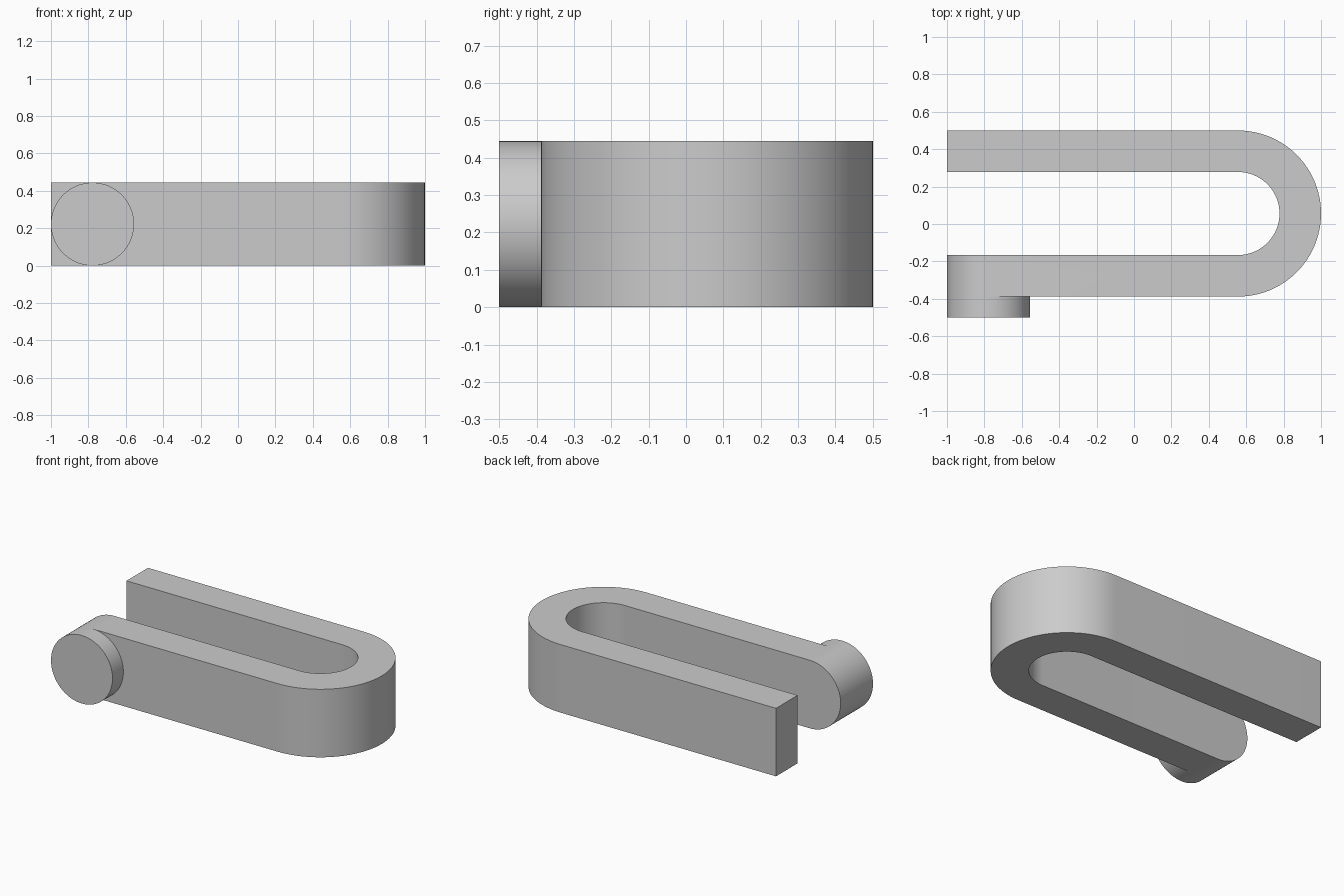
import bpy, bmesh
from math import sin, cos, pi, radians

cube = bpy.data.objects.get("Cube")
if cube:
    bpy.data.objects.remove(cube, do_unlink=True)

W = 0.222            # bar thickness, also the pin radius
H = 2 * W            # height
R = 2 * W            # outer radius of the bend
CX, CY = 0.556, 0.056  # bend centre
PIN_X = -1 + W
SEG = 48

grey = bpy.data.materials.new("light_grey")
grey.use_nodes = True
colour = (0.6, 0.6, 0.6, 1)
grey.diffuse_color = colour
grey.node_tree.nodes["Principled BSDF"].inputs["Base Color"].default_value = colour


def extrude(name, points, vector):
    """Solid made by sweeping a closed flat outline along a vector."""
    bm = bmesh.new()
    face = bm.faces.new([bm.verts.new(p) for p in points])
    swept = bmesh.ops.extrude_face_region(bm, geom=[face])["geom"]
    verts = [g for g in swept if isinstance(g, bmesh.types.BMVert)]
    bmesh.ops.translate(bm, verts=verts, vec=vector)
    bmesh.ops.recalc_face_normals(bm, faces=bm.faces)
    mesh = bpy.data.meshes.new(name)
    bm.to_mesh(mesh)
    bm.free()
    mesh.materials.append(grey)
    obj = bpy.data.objects.new(name, mesh)
    bpy.context.collection.objects.link(obj)
    return obj


def bend(radius):
    angles = [-pi / 2 + pi * i / SEG for i in range(SEG + 1)]
    return [(CX + radius * cos(a), CY + radius * sin(a), 0) for a in angles]


# U-shaped bar: front arm, bend, longer back arm
outline = [(PIN_X, CY - R, 0)] + bend(R) + [(-1, CY + R, 0), (-1, CY + W, 0)]
outline += bend(W)[::-1] + [(PIN_X, CY - W, 0)]
bar = extrude("u_bar", outline, (0, 0, H))

# Round pin that also rounds off the end of the front arm
circle = [(PIN_X + W * sin(2 * pi * i / (2 * SEG)), -0.5,
           W + W * cos(2 * pi * i / (2 * SEG))) for i in range(2 * SEG)]
pin = extrude("end_pin", circle, (0, CY - W + 0.5, 0))

# Fuse the pin into the bar
union = bar.modifiers.new("union", "BOOLEAN")
union.operation = "UNION"
union.solver = "EXACT"
union.object = pin
bpy.ops.object.select_all(action="DESELECT")
bpy.context.view_layer.objects.active = bar
bar.select_set(True)
bpy.ops.object.modifier_apply(modifier="union")
bpy.data.objects.remove(pin, do_unlink=True)
bpy.ops.object.shade_smooth_by_angle(angle=radians(30))
